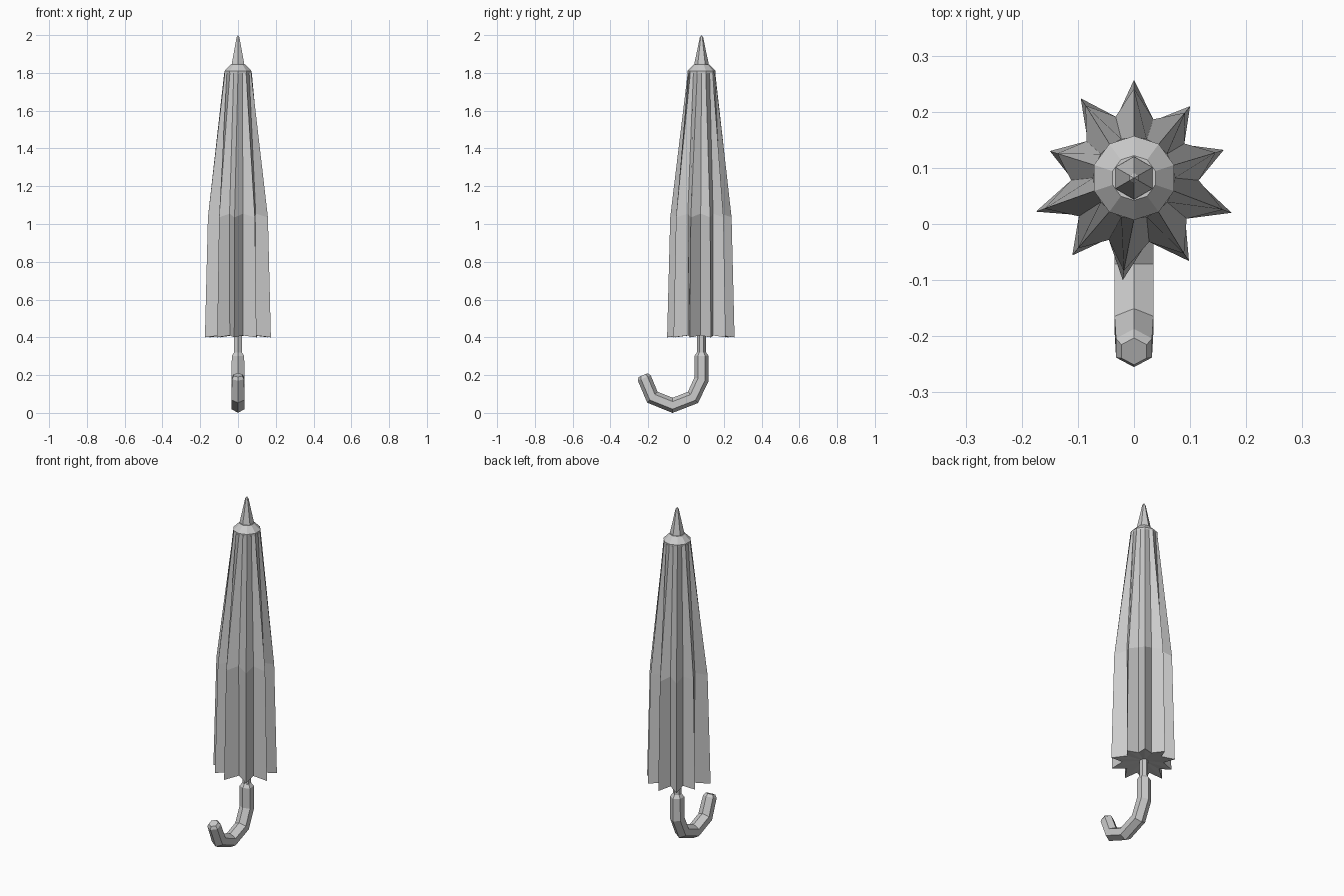
import bpy
import bmesh
from math import sin, cos, pi, radians
from mathutils import Vector

if "Cube" in bpy.data.objects:
    bpy.data.objects.remove(bpy.data.objects["Cube"])

AXIS = Vector((0, 0.082, 0))


def loft(name, rings):
    """Skin a list of equal-length vertex rings; a single-point ring closes as a fan."""
    bm = bmesh.new()
    vs = [[bm.verts.new(p) for p in ring] for ring in rings]
    for a, b in zip(vs, vs[1:]):
        n = max(len(a), len(b))
        for i in range(n):
            j = (i + 1) % n
            if len(a) == 1:
                bm.faces.new((a[0], b[j], b[i]))
            elif len(b) == 1:
                bm.faces.new((a[i], a[j], b[0]))
            else:
                bm.faces.new((a[i], a[j], b[j], b[i]))
    for end in (vs[0], vs[-1]):
        if len(end) > 1:
            bm.faces.new(end)
    bmesh.ops.recalc_face_normals(bm, faces=bm.faces)
    mesh = bpy.data.meshes.new(name)
    bm.to_mesh(mesh)
    bm.free()
    obj = bpy.data.objects.new(name, mesh)
    bpy.context.collection.objects.link(obj)
    return obj


def level(r, z, n):
    """Horizontal ring about the umbrella axis, first vertex facing the back."""
    return [AXIS + Vector((r * sin(2 * pi * i / n), r * cos(2 * pi * i / n), z))
            for i in range(n)]


def centre(z):
    return [AXIS + Vector((0, 0, z))]


# folded canopy: ten slightly uneven pleat tips at the hem
tips = [(0, 0.257), (0.1, 0.21), (0.16, 0.132), (0.174, 0.02), (0.098, -0.066),
        (-0.02, -0.1), (-0.11, -0.056), (-0.175, 0.022), (-0.15, 0.13), (-0.095, 0.224)]
tips = [Vector((x, y, 0)) - AXIS for x, y in tips]


def pleats(tip_scale, valley_scale, tip_z, valley_z):
    ring = []
    for i, t in enumerate(tips):
        mid = (t + tips[(i + 1) % 10]) / 2
        ring.append(AXIS + t * tip_scale + Vector((0, 0, tip_z)))
        ring.append(AXIS + mid * valley_scale + Vector((0, 0, valley_z)))
    return ring


top = [p if i % 2 == 0 else AXIS + (p - AXIS) * 1.0
       for i, p in enumerate(level(0.073, 1.8, 20))]
loft("canopy", [centre(0.42), pleats(1, 0.67, 0.4, 0.41),
                pleats(0.91, 0.69, 1.035, 1.055), top, centre(1.81)])

# cap over the top of the canopy
loft("canopy_cap", [level(0.074, 1.795, 10), level(0.075, 1.81, 10),
                    level(0.04, 1.845, 10)])

# pointed ferrule
loft("ferrule", [level(0.039, 1.83, 6), level(0.038, 1.85, 6), level(0.025, 1.91, 6),
                 level(0.009, 1.988, 6), centre(2.0)])

# thin shaft
loft("shaft", [level(0.023, 0.29, 6), level(0.023, 1.82, 6)])

# hooked handle: y, z, radius, direction of travel in degrees (90 = up)
path = [(0.082, 0.32, 0.024, 270), (0.082, 0.302, 0.038, 270), (0.082, 0.178, 0.039, 257),
        (0.037, 0.082, 0.04, 222), (-0.071, 0.04, 0.04, 180), (-0.178, 0.083, 0.04, 137),
        (-0.221, 0.185, 0.037, 113), (-0.227, 0.2, 0.026, 113)]
rings = []
for y, z, r, d in path:
    a = radians(d)
    side = Vector((0, -sin(a), cos(a)))
    rings.append([Vector((r * sin(k * pi / 3), y, z)) + side * r * cos(k * pi / 3)
                  for k in range(6)])
loft("handle", rings)
